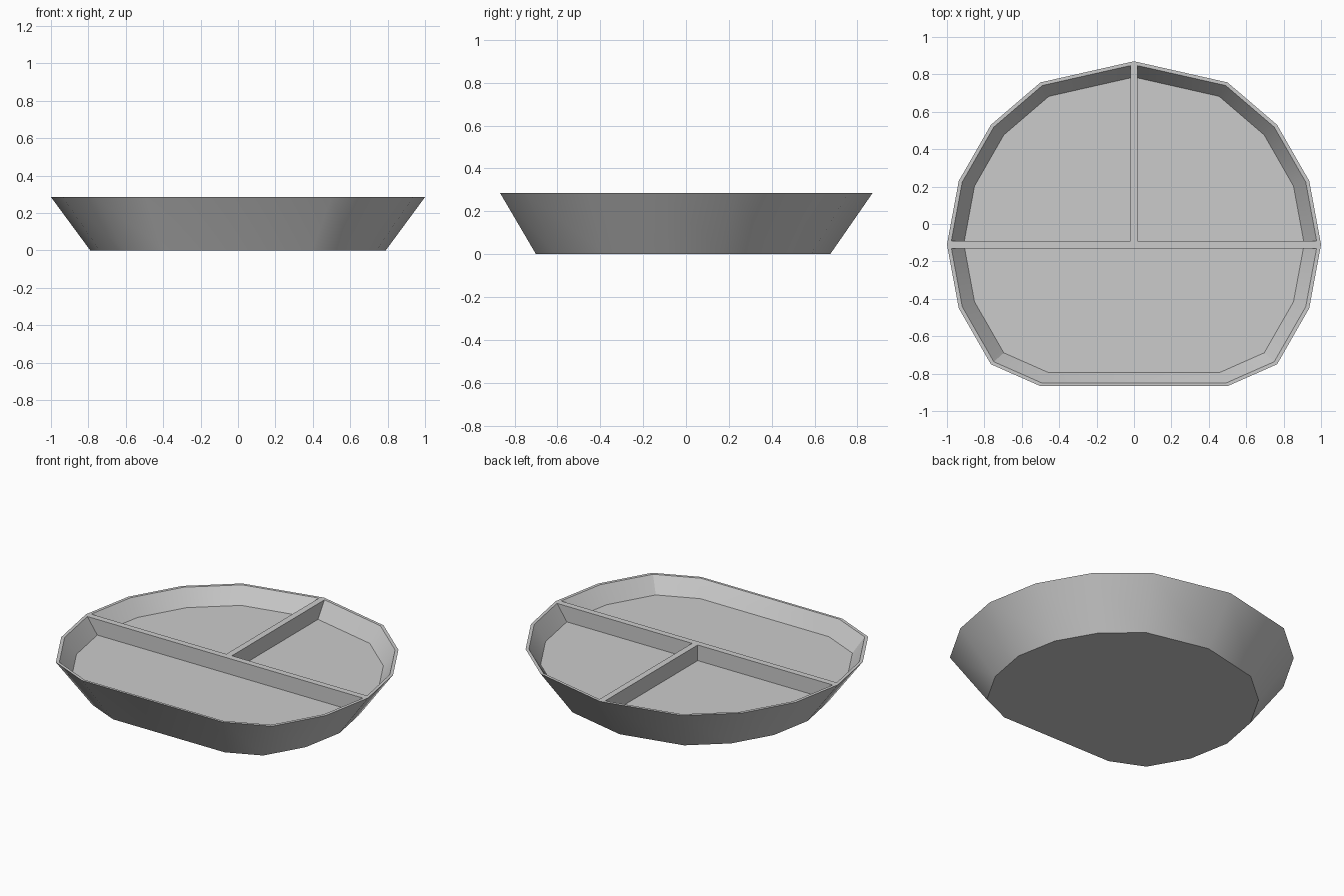
import bpy, bmesh, math
from mathutils import Vector

if "Cube" in bpy.data.objects:
    bpy.data.objects.remove(bpy.data.objects["Cube"], do_unlink=True)

HEIGHT, DEPTH, GAP = 0.285, 0.10, 0.02
CENTRE_Y, DIVIDER_Y = -0.07, -0.11

# Right half of the rim outline, back to front, then mirrored
half = [(0, 0.87), (0.5, 0.757), (0.765, 0.53), (0.937, 0.23),
        (1, -0.11), (0.937, -0.45), (0.765, -0.75), (0.5, -0.867)]
outline = half + [(-x, y) for x, y in reversed(half[1:])]

grey = bpy.data.materials.new("light grey")
grey.use_nodes = True
colour = (0.6, 0.6, 0.6, 1)
grey.diffuse_color = colour
grey.node_tree.nodes["Principled BSDF"].inputs["Base Color"].default_value = colour


def tapered_solid(bottom_scale, bottom_z, top_scale, top_z):
    """Closed solid between two scaled copies of the outline."""
    bm = bmesh.new()
    low, high = [[bm.verts.new((x * s, CENTRE_Y + (y - CENTRE_Y) * s, z))
                  for x, y in outline]
                 for s, z in ((bottom_scale, bottom_z), (top_scale, top_z))]
    bm.faces.new(low)
    bm.faces.new(high)
    n = len(outline)
    for i in range(n):
        j = (i + 1) % n
        bm.faces.new((low[i], low[j], high[j], high[i]))
    bmesh.ops.recalc_face_normals(bm, faces=bm.faces)
    return bm


def make_object(name, bm):
    mesh = bpy.data.meshes.new(name)
    bm.to_mesh(mesh)
    bm.free()
    obj = bpy.data.objects.new(name, mesh)
    bpy.context.collection.objects.link(obj)
    mesh.materials.append(grey)
    return obj


def keep_side(bm, point, normal):
    """Cut away the part in front of a plane and cap the opening."""
    cut = bmesh.ops.bisect_plane(bm, geom=bm.verts[:] + bm.edges[:] + bm.faces[:],
                                 plane_co=point, plane_no=normal, clear_outer=True)
    edges = [e for e in cut["geom_cut"] if isinstance(e, bmesh.types.BMEdge)]
    bmesh.ops.edgeloop_fill(bm, edges=edges)
    bmesh.ops.recalc_face_normals(bm, faces=bm.faces)


# Dish body
dish = make_object("divided_dish", tapered_solid(0.79, 0, 1, HEIGHT))

# Three compartments, separated by the T-shaped divider
back = ((0, DIVIDER_Y + GAP, 0), (0, -1, 0))
compartments = {
    "front_compartment": [((0, DIVIDER_Y - GAP, 0), (0, 1, 0))],
    "left_compartment": [back, ((GAP, 0, 0), (-1, 0, 0))],
    "right_compartment": [back, ((-GAP, 0, 0), (1, 0, 0))],
}
cutters = []
for name, planes in compartments.items():
    bm = tapered_solid(0.91, HEIGHT - DEPTH, 0.994, HEIGHT + 0.02)
    for point, normal in planes:
        keep_side(bm, Vector(point), Vector(normal))
    cutter = make_object(name + "_cutter", bm)
    cutter.hide_render = True
    cutters.append(cutter)
    mod = dish.modifiers.new(name, "BOOLEAN")
    mod.operation = "DIFFERENCE"
    mod.solver = "EXACT"
    mod.object = cutter

# Apply the cuts, then remove the cutters
bpy.ops.object.select_all(action="DESELECT")
dish.select_set(True)
bpy.context.view_layer.objects.active = dish
for mod in list(dish.modifiers):
    bpy.ops.object.modifier_apply(modifier=mod.name)
for cutter in cutters:
    bpy.data.objects.remove(cutter, do_unlink=True)
bpy.ops.object.shade_smooth_by_angle(angle=math.radians(30))
